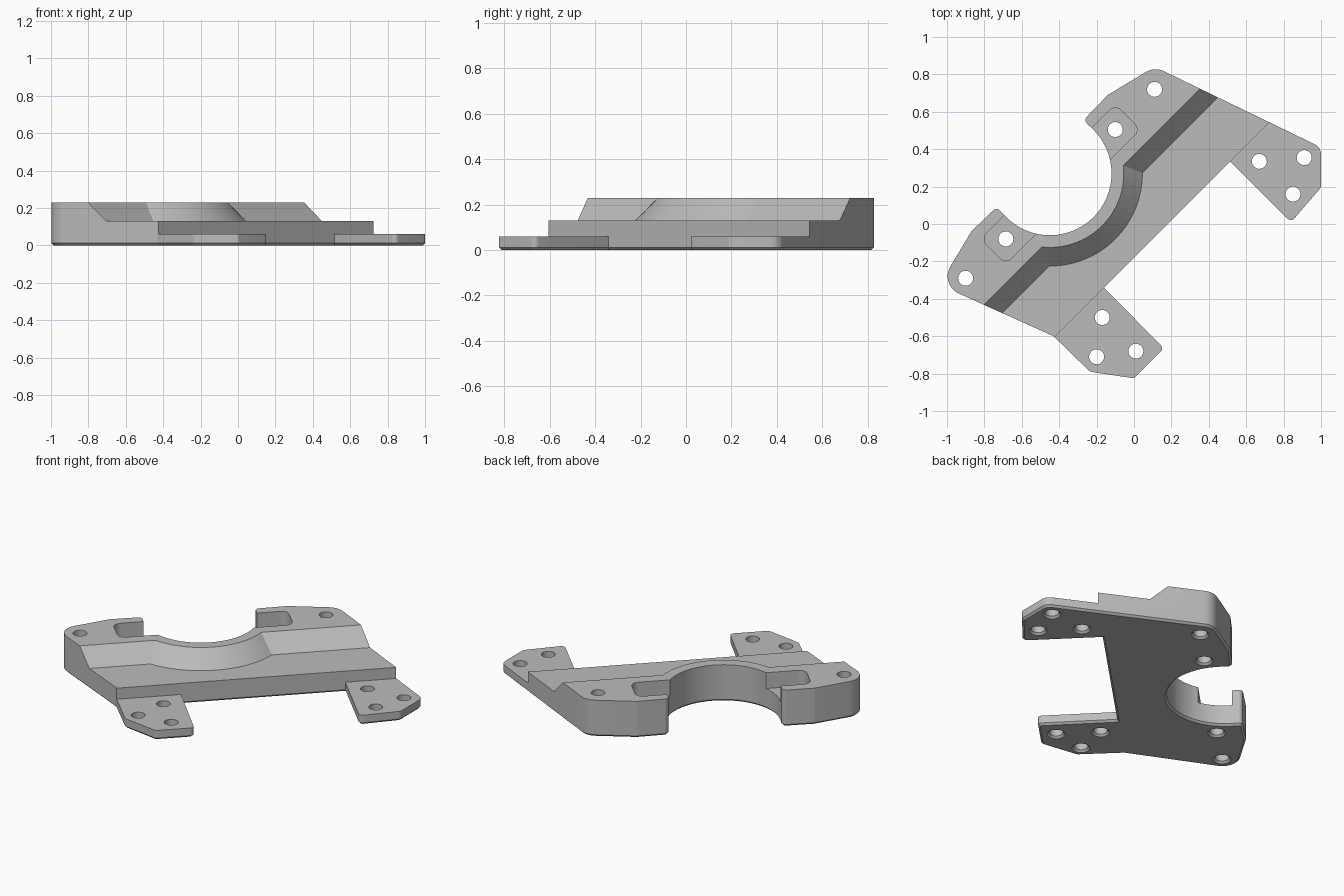
import bpy, bmesh, math
from mathutils import Vector

if "Cube" in bpy.data.objects:
    bpy.data.objects.remove(bpy.data.objects["Cube"])

LEG, STEP, TOP = 0.06, 0.13, 0.23
CENTRE = Vector((-0.45, 0.27))          # centre of the round cut-out
ALONG = Vector((1, 1)).normalized()     # along the diagonal body
ACROSS = Vector((1, -1)).normalized()   # from the arms towards the legs


def material(name, rgb):
    mat = bpy.data.materials.new(name)
    mat.use_nodes = True
    mat.diffuse_color = (*rgb, 1)
    mat.node_tree.nodes["Principled BSDF"].inputs["Base Color"].default_value = (*rgb, 1)
    return mat


grey = material("plain grey", (0.5, 0.5, 0.5))


def arc(centre, radius, start, end, steps):
    return [centre + radius * Vector((math.cos(a), math.sin(a)))
            for a in (start + (end - start) * i / steps for i in range(steps + 1))]


def fillet(corners, steps=8):
    """Round each (x, y, radius) corner of a closed outline."""
    out = []
    for i, (x, y, r) in enumerate(corners):
        p = Vector((x, y))
        if r == 0:
            out.append(p)
            continue
        a = (Vector(corners[i - 1][:2]) - p).normalized()
        b = (Vector(corners[(i + 1) % len(corners)][:2]) - p).normalized()
        half = a.angle(b) / 2
        c = p + (a + b).normalized() * r / math.sin(half)
        s = p + a * r / math.tan(half) - c
        e = p + b * r / math.tan(half) - c
        start = math.atan2(s.y, s.x)
        turn = math.atan2(s.x * e.y - s.y * e.x, s.dot(e))
        out += arc(c, r, start, start + turn, steps)
    return out


def add_loft(bm, sections):
    """Skin a closed solid through (z, outline) sections."""
    rings = [[bm.verts.new((p.x, p.y, z)) for p in pts] for z, pts in sections]
    n = len(rings[0])
    for low, high in zip(rings, rings[1:]):
        for i in range(n):
            j = (i + 1) % n
            bm.faces.new((low[i], low[j], high[j], high[i]))
    bm.faces.new(rings[0][::-1])
    bm.faces.new(rings[-1])


def finish(bm, name):
    bmesh.ops.recalc_face_normals(bm, faces=bm.faces[:])
    mesh = bpy.data.meshes.new(name)
    bm.to_mesh(mesh)
    bm.free()
    obj = bpy.data.objects.new(name, mesh)
    bpy.context.collection.objects.link(obj)
    mesh.materials.append(grey)
    return obj


# Outline of the bracket, closed by the round cut-out
corners = [(-0.27, 0.555, 0.025), (-0.14, 0.69, 0.04), (0.11, 0.841, 0.1),
           (1.0, 0.41, 0.06), (1.0, 0.195, 0.04), (0.84, 0.01, 0.025),
           (0.515, 0.335, 0), (-0.16, -0.34, 0),
           (0.16, -0.665, 0.025), (0.0, -0.825, 0.02), (-0.235, -0.79, 0.04),
           (-0.43, -0.6, 0.02), (-1.04, -0.325, 0.1), (-0.87, -0.04, 0.04),
           (-0.735, 0.09, 0.025)]
cutout = arc(CENTRE, 0.33, math.radians(225), math.radians(405), 48)
outline = fillet(corners + [(p.x, p.y, 0) for p in cutout])

# Solid blank with a small chamfer round the underside
bm = bmesh.new()
add_loft(bm, [(0, outline), (TOP, outline)])
rim = [e for e in bm.edges if all(v.co.z < 0.001 for v in e.verts)]
bmesh.ops.recalc_face_normals(bm, faces=bm.faces[:])
bmesh.ops.bevel(bm, geom=rim, offset=0.012, segments=1, affect='EDGES')
bracket = finish(bm, "mounting_bracket")


def cut(bm, name):
    cutter = finish(bm, name)
    cutter.hide_render = True
    mod = bracket.modifiers.new(name, 'BOOLEAN')
    mod.operation = 'DIFFERENCE'
    mod.solver = 'EXACT'
    mod.object = cutter
    bpy.ops.object.select_all(action='DESELECT')
    bpy.context.view_layer.objects.active = bracket
    bracket.select_set(True)
    bpy.ops.object.modifier_apply(modifier=name)
    bpy.data.objects.remove(cutter)


# Sloped shoulder that follows the cut-out
def shoulder(z):
    grow = TOP - z
    d, r = 0.2475 + grow, 0.395 + grow
    a = math.acos(d / r)
    local = [Vector((d, -2))] + arc(Vector((0, 0)), r, -a, a, 32)
    local += [Vector((d, 2)), Vector((4, 2)), Vector((4, -2))]
    return [CENTRE + ACROSS * p.x + ALONG * p.y for p in local]


bm = bmesh.new()
add_loft(bm, [(z, shoulder(z)) for z in (STEP, TOP, TOP + 0.02)])
cut(bm, "shoulder_cutter")

# Thin legs beyond the body
bm = bmesh.new()
beyond = [ACROSS * d + ALONG * u for d, u in ((0.128, -3), (3, -3), (3, 3), (0.128, 3))]
add_loft(bm, [(LEG, beyond), (0.5, beyond)])
cut(bm, "leg_cutter")

# Recessed seats at the arm tips, open towards the cut-out
seats = [(Vector((-0.1, 0.505)), 1), (Vector((-0.685, -0.08)), -1)]
bm = bmesh.new()
for centre, side in seats:
    h = 0.095
    shape = fillet([(-h, h, 0.045), (h, h, 0.045), (h, -0.2, 0), (-h, -0.2, 0)])
    pts = [centre + ACROSS * p.x + ALONG * side * p.y for p in shape]
    add_loft(bm, [(STEP, pts), (0.5, pts)])
cut(bm, "seat_cutter")

# Bolt holes, countersunk slightly underneath
holes = [(0.11, 0.72), (-0.9, -0.29), (0.67, 0.335), (0.91, 0.355), (0.85, 0.16),
         (-0.17, -0.5), (0.01, -0.68), (-0.2, -0.71)] + [tuple(c) for c, _ in seats]
bm = bmesh.new()
for hole in holes:
    add_loft(bm, [(z, arc(Vector(hole), r, 0, math.tau, 32)[:-1])
                  for z, r in ((-0.012, 0.064), (0.012, 0.04), (0.5, 0.04))])
cut(bm, "hole_cutter")

bpy.ops.object.shade_smooth_by_angle(angle=math.radians(30))
